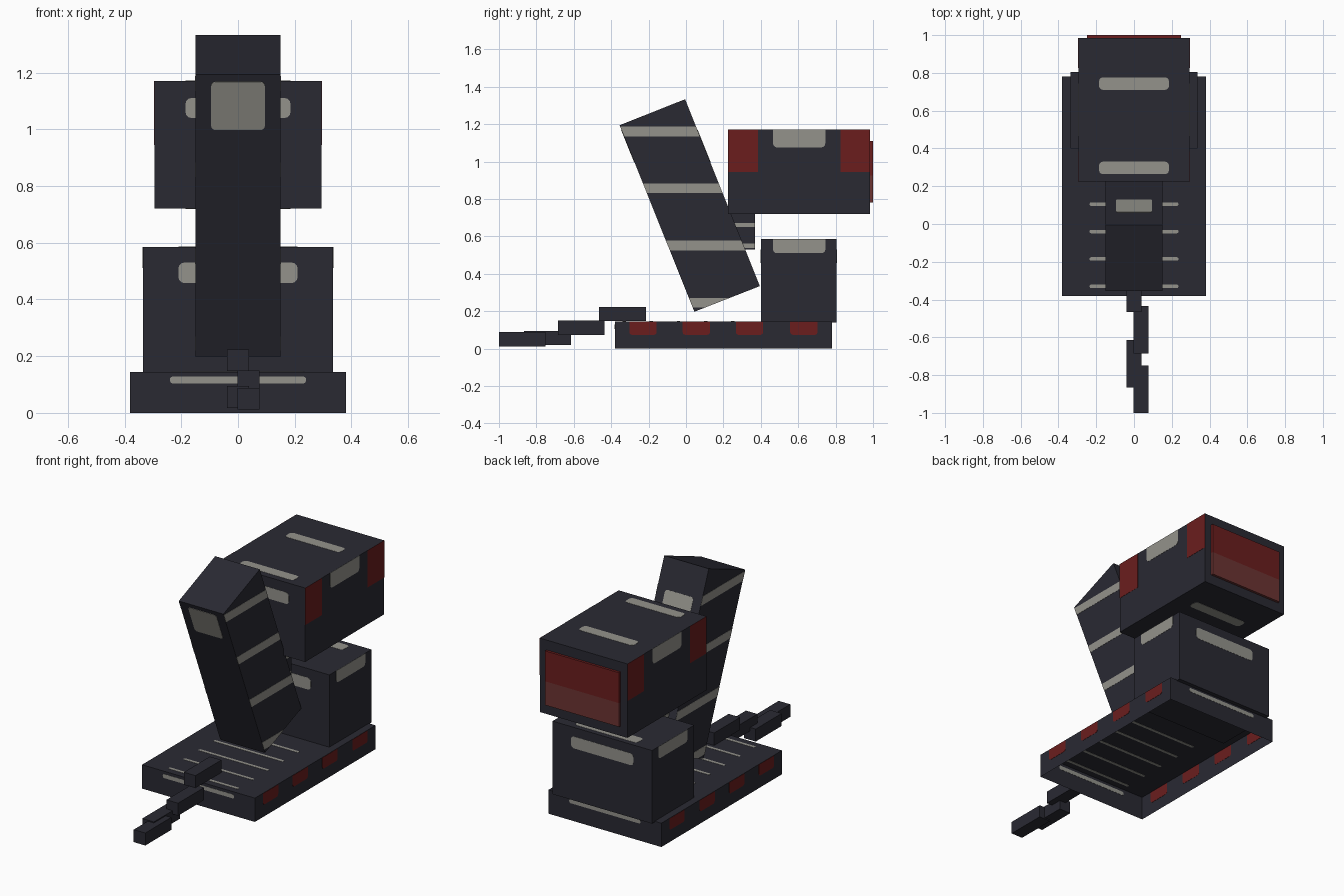
import bpy, bmesh, math
from mathutils import Vector

if "Cube" in bpy.data.objects:
    bpy.data.objects.remove(bpy.data.objects["Cube"])


def material(name, rgb):
    m = bpy.data.materials.new(name)
    m.diffuse_color = (*rgb, 1)
    m.use_nodes = True
    m.node_tree.nodes["Principled BSDF"].inputs["Base Color"].default_value = m.diffuse_color
    return m


DARK = material("dark slate", (0.0225, 0.0225, 0.0325))
PALE = material("pale grey", (0.295, 0.290, 0.260))
RED = material("deep red", (0.145, 0.0125, 0.0125))
LIGHT_RED = material("soft red", (0.150, 0.034, 0.032))


def prism(name, points, offset, mat, open_start=False):
    """Solid from a flat outline swept along an offset, optionally without its first cap."""
    bm = bmesh.new()
    face = bm.faces.new([bm.verts.new(p) for p in points])
    out = bmesh.ops.extrude_face_region(bm, geom=[face], use_keep_orig=True)["geom"]
    bmesh.ops.translate(bm, vec=Vector(offset),
                        verts=[v for v in out if isinstance(v, bmesh.types.BMVert)])
    bmesh.ops.recalc_face_normals(bm, faces=bm.faces)
    if open_start:
        bmesh.ops.delete(bm, geom=[face], context="FACES_ONLY")
    me = bpy.data.meshes.new(name)
    bm.to_mesh(me)
    bm.free()
    me.materials.append(mat)
    ob = bpy.data.objects.new(name, me)
    bpy.context.collection.objects.link(ob)
    return ob


def box(name, x0, x1, y0, y1, z0, z1, mat=DARK, open_bottom=False):
    return prism(name, [(x0, y0, z0), (x1, y0, z0), (x1, y1, z0), (x0, y1, z0)],
                 (0, 0, z1 - z0), mat, open_bottom)


def rounded(u0, u1, v0, v1, r, square_top=False):
    """Rectangle with rounded corners."""
    pts = []
    corners = [(u1, v1, -1, -1, 0), (u0, v1, 1, -1, 90),
               (u0, v0, 1, 1, 180), (u1, v0, -1, 1, 270)]
    for u, v, du, dv, a in corners:
        if r == 0 or (square_top and v == v1):
            pts.append((u, v))
            continue
        for k in range(4):
            t = math.radians(a + 30 * k)
            pts.append((u + du * r + r * math.cos(t), v + dv * r + r * math.sin(t)))
    return pts


def plate(name, axis, pos, sign, outline, mat=PALE, t=0.0012):
    """Thin marking lying on a face square to the given axis."""
    place = {"x": lambda u, v: (pos, u, v),
             "y": lambda u, v: (u, pos, v),
             "z": lambda u, v: (u, v, pos)}[axis]
    off = [0, 0, 0]
    off["xyz".index(axis)] = sign * t
    return prism(name, [place(u, v) for u, v in outline], off, mat)


# Base tray: open underneath, marked on both faces of its thin walls
box("base", -0.38, 0.38, -0.38, 0.78, 0, 0.145, DARK, True)
for face in (1, -1):
    for s in (-1, 1):
        for y in (-0.23, 0.055, 0.34, 0.63):
            plate("base_red_mark", "x", s * 0.38, s * face,
                  rounded(y - 0.073, y + 0.073, 0.073, 0.1435, 0.015, True), RED)
        plate("base_end_strip", "y", 0.2 + s * 0.58, s * face,
              rounded(-0.24, 0.24, 0.104, 0.128, 0.01))
    for i in range(5):
        y = -0.33 + 0.145 * i
        plate("base_line", "z", 0.145, face,
              rounded(-0.235, 0.235, y - 0.009, y + 0.009, 0.007))

# Rear block
box("rear_block", -0.335, 0.335, 0.40, 0.805, 0.14, 0.585)
for s in (-1, 1):
    plate("rear_block_side_mark", "x", s * 0.335, s,
          rounded(0.465, 0.745, 0.51, 0.585, 0.02, True))
    plate("rear_block_end_strip", "y", 0.6025 + s * 0.2025, s,
          rounded(-0.21, 0.21, 0.458, 0.53, 0.02))
plate("rear_block_top_strip", "z", 0.585, 1, rounded(-0.21, 0.21, 0.705, 0.775, 0.02))

# Head block
box("head", -0.295, 0.295, 0.225, 0.985, 0.72, 1.17)
for s in (-1, 1):
    plate("head_side_mark", "x", s * 0.295, s,
          rounded(0.465, 0.745, 1.075, 1.17, 0.022, True))
    for y0, y1 in ((0.225, 0.385), (0.825, 0.985)):
        plate("head_red_corner", "x", s * 0.295, s,
              rounded(y0, y1, 0.945, 1.17, 0), RED)
    for y in (0.297, 0.743):
        plate("head_strip", "z", 0.945 + s * 0.225, s,
              rounded(-0.185, 0.185, y - 0.033, y + 0.033, 0.02))
plate("head_front_strip", "y", 0.225, -1, rounded(-0.185, 0.185, 1.04, 1.11, 0.02))

# Two-tone rear panel
box("rear_panel_upper", -0.25, 0.25, 0.98, 1.0, 0.925, 1.11, RED)
box("rear_panel_lower", -0.25, 0.25, 0.98, 1.0, 0.78, 0.925, LIGHT_RED)

# Leaning column
SIDE = [(0.045, 0.197), (0.395, 0.334), (-0.005, 1.333), (-0.355, 1.194)]
prism("column", [(-0.15, y, z) for y, z in SIDE], (0.30, 0, 0), DARK)


def front_y(z):
    return 0.045 - 0.4012 * (z - 0.197)


def back_y(z):
    return min(0.395 - 0.4004 * (z - 0.334), 0.045 + (z - 0.197) * 2.555)


for s in (-1, 1):
    for z0, z1 in ((0.22, 0.27), (0.525, 0.577), (0.832, 0.882), (1.135, 1.187)):
        band = [(front_y(z0), z0), (back_y(z0), z0), (back_y(z1), z1), (front_y(z1), z1)]
        plate("column_band", "x", s * 0.15, s, band)
for s, edge in ((-1, front_y), (1, back_y)):
    prism("column_window", [(u, edge(v), v) for u, v in rounded(-0.095, 0.095, 0.998, 1.168, 0.015)],
          (0, s * 0.0018, s * 0.0007), PALE)

# Neck joining column and head
box("neck", -0.10, 0.10, 0.10, 0.37, 0.53, 0.74)
for s in (-1, 1):
    for z in (0.55, 0.66):
        plate("neck_band", "x", s * 0.10, s, rounded(0.15, 0.37, z - 0.011, z + 0.011, 0))

# Trailing cable of staggered segments
for x, y, z in ((0.0, -0.34, 0.185), (0.037, -0.56, 0.111),
                (0.0, -0.74, 0.056), (0.037, -0.875, 0.05)):
    box("cable_segment", x - 0.039, x + 0.039, y - 0.125, y + 0.125, z - 0.038, z + 0.038)
